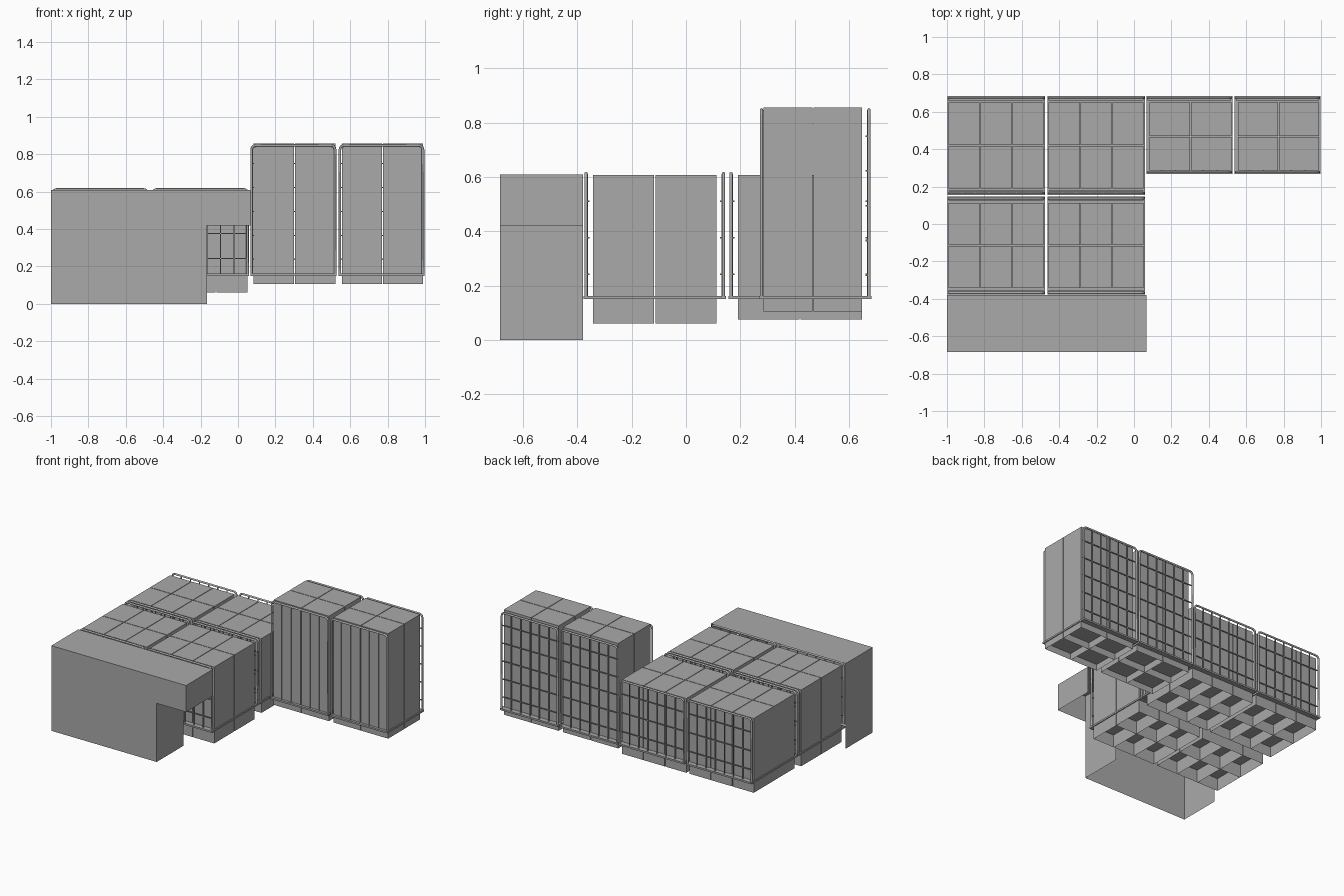
import bpy, bmesh, math
from mathutils import Vector

if "Cube" in bpy.data.objects:
    bpy.data.objects.remove(bpy.data.objects["Cube"])

grey = bpy.data.materials.new("plain grey")
grey.diffuse_color = (0.4, 0.4, 0.4, 1)
grey.use_nodes = True
grey.node_tree.nodes["Principled BSDF"].inputs["Base Color"].default_value = grey.diffuse_color


def finish(name, bm):
    me = bpy.data.meshes.new(name)
    bm.to_mesh(me)
    bm.free()
    me.materials.append(grey)
    ob = bpy.data.objects.new(name, me)
    bpy.context.collection.objects.link(ob)
    return ob


def add_box(bm, x0, x1, y0, y1, z0, z1, skip=()):
    """Box from its limits; skip leaves out the sides facing given directions."""
    geo = bmesh.ops.create_cube(bm, size=1)
    for v in geo["verts"]:
        v.co = Vector(((x0, x1)[v.co.x > 0], (y0, y1)[v.co.y > 0], (z0, z1)[v.co.z > 0]))
    faces = {f for v in geo["verts"] for f in v.link_faces}
    for f in faces:
        f.normal_update()
    drop = [f for f in faces if any(f.normal.dot(Vector(d)) > 0.9 for d in skip)]
    bmesh.ops.delete(bm, geom=drop, context="FACES")


def tube(name, points, radius):
    """Round tube along a path."""
    cu = bpy.data.curves.new(name, "CURVE")
    cu.dimensions = "3D"
    cu.bevel_depth = radius
    cu.bevel_resolution = 1
    cu.use_fill_caps = True
    sp = cu.splines.new("POLY")
    sp.points.add(len(points) - 1)
    for p, co in zip(sp.points, points):
        p.co = (*co, 1)
    cu.materials.append(grey)
    ob = bpy.data.objects.new(name, cu)
    bpy.context.collection.objects.link(ob)


def end_frame(x0, x1, y, inward, top, rails):
    """Bent tube arch with a grid of thin bars on its inner side."""
    r, c, base = 0.007, 0.022, 0.155
    a, b, t = x0 + r, x1 - r, top - r
    path = [(a, y, base)]
    for cx, start in ((a + c, 180), (b - c, 90)):
        for i in range(5):
            ang = math.radians(start - i * 22.5)
            path.append((cx + c * math.cos(ang), y, t - c + c * math.sin(ang)))
    path.append((b, y, base))
    tube("end_frame_arch", path, r)
    bm = bmesh.new()
    w = 0.003
    yb = y + inward * 0.004
    for i in range(1, 7):
        x = a + (b - a) * i / 7 if rails == 3 else a + (b - a) * i / 6
        if x < b - 0.01:
            add_box(bm, x - w, x + w, yb - w, yb + w, base, t)
    yr = y + inward * 0.010
    for i in range(rails):
        z = base + (t - base) * (i + 0.65) / (rails + 0.4)
        add_box(bm, a, b, yr - w, yr + w, z - w, z + w)
    finish("end_frame_bars", bm)


def loaded_pallet(x0, x1, y0, y1, foot, top, cols, front_rails, back_rails):
    # deck under the load
    bm = bmesh.new()
    add_box(bm, x0, x1, y0, y1, 0.15, 0.162)
    finish("pallet_deck", bm)
    # cartons above the deck and hollow open-bottomed feet below it
    load, feet = bmesh.new(), bmesh.new()
    cx0, cx1, cy0, cy1 = x0 + 0.004, x1 - 0.004, y0 + 0.033, y1 - 0.033
    if cols == 2:
        cx0, cx1, cy0, cy1 = x0 + 0.015, x1 - 0.004, y0 + 0.016, y1 - 0.033
    dx, dy, g = (cx1 - cx0) / cols, (cy1 - cy0) / 2, 0.002
    for i in range(cols):
        for j in range(2):
            lim = (cx0 + i * dx + g, cx0 + (i + 1) * dx - g,
                   cy0 + j * dy + g, cy0 + (j + 1) * dy - g)
            add_box(load, *lim, 0.162, top)
            add_box(feet, *lim, foot, 0.151, skip=((0, 0, -1),))
    finish("cartons", load)
    finish("pallet_feet", feet)
    # frames at both ends
    ftop = top + 0.012 if cols == 3 else top - 0.003
    end_frame(x0, x1, y0 + 0.010, 1, ftop, front_rails)
    end_frame(x0, x1, y1 - 0.010, -1, ftop, back_rails)


# four low pallets in two rows
for px0, px1 in ((-0.998, -0.477), (-0.463, 0.058)):
    loaded_pallet(px0, px1, -0.378, 0.148, 0.06, 0.607, 3, 3, 3)
    loaded_pallet(px0, px1, 0.156, 0.684, 0.075, 0.607, 3, 3, 3)
# two tall pallets
for px0, px1 in ((0.066, 0.526), (0.538, 0.996)):
    loaded_pallet(px0, px1, 0.268, 0.684, 0.105, 0.857, 2, 0, 5)

# front cover with a raised overhang, open below and behind
bm = bmesh.new()
add_box(bm, -1.0, -0.165, -0.685, -0.38, 0, 0.61, skip=((0, 0, -1), (0, 1, 0)))
finish("front_cover", bm)
bm = bmesh.new()
add_box(bm, -0.165, 0.068, -0.685, -0.38, 0.42, 0.61, skip=((0, 0, -1), (0, 1, 0), (-1, 0, 0)))
finish("front_overhang", bm)
